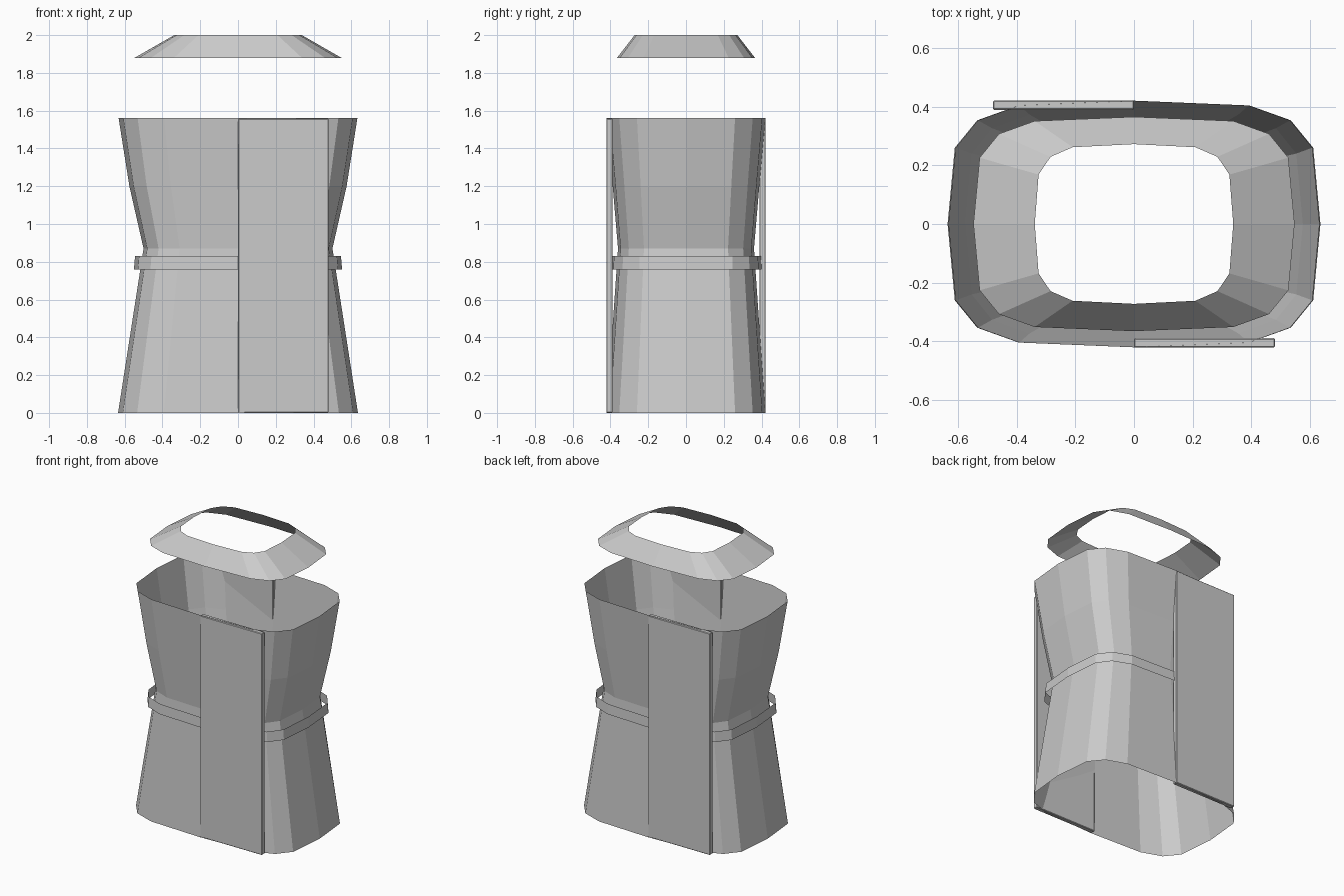
import bpy, bmesh, math

if "Cube" in bpy.data.objects:
    bpy.data.objects.remove(bpy.data.objects["Cube"])

SIDES = 16


def ring(bm, z, rx, ry):
    """Rounded-rectangle (superellipse) ring of vertices."""
    def p(v):
        return math.copysign(math.sqrt(abs(v)), v) if abs(v) > 1e-9 else 0.0
    out = []
    for i in range(SIDES):
        a = 2 * math.pi * i / SIDES
        out.append(bm.verts.new((rx * p(math.cos(a)), ry * p(math.sin(a)), z)))
    return out


def finish(name, bm):
    mesh = bpy.data.meshes.new(name)
    bm.to_mesh(mesh)
    bm.free()
    ob = bpy.data.objects.new(name, mesh)
    bpy.context.collection.objects.link(ob)
    return ob


def tube(name, profile):
    """Open shell lofted through (z, half width, half depth) rings."""
    bm = bmesh.new()
    rings = [ring(bm, *p) for p in profile]
    for lo, hi in zip(rings, rings[1:]):
        for i in range(SIDES):
            j = (i + 1) % SIDES
            bm.faces.new((lo[i], lo[j], hi[j], hi[i]))
    return finish(name, bm)


def panel(name, side):
    """Thin flat panel; side = 1 is front right, -1 is back left."""
    bm = bmesh.new()
    bmesh.ops.create_cube(bm, size=1)
    bmesh.ops.scale(bm, vec=(0.48, 0.032, 1.556), verts=bm.verts)
    bmesh.ops.bevel(bm, geom=bm.edges[:], offset=0.004, segments=1, affect='EDGES')
    bmesh.ops.translate(bm, vec=(side * 0.24, -side * 0.405, 0.78), verts=bm.verts)
    return finish(name, bm)


# Garment body, flared at hem and shoulders, pinched at the waist
tube("garment_body", [(0, 0.635, 0.42), (0.87, 0.50, 0.36),
                      (1.2, 0.575, 0.388), (1.56, 0.632, 0.42)])

# Waist belt
tube("belt", [(0.76, 0.551, 0.40), (0.83, 0.545, 0.396)])

# Floating collar
tube("collar", [(1.88, 0.547, 0.365), (2.0, 0.338, 0.272)])

# Overlapping flat panels
panel("front_panel", 1)
panel("back_panel", -1)
